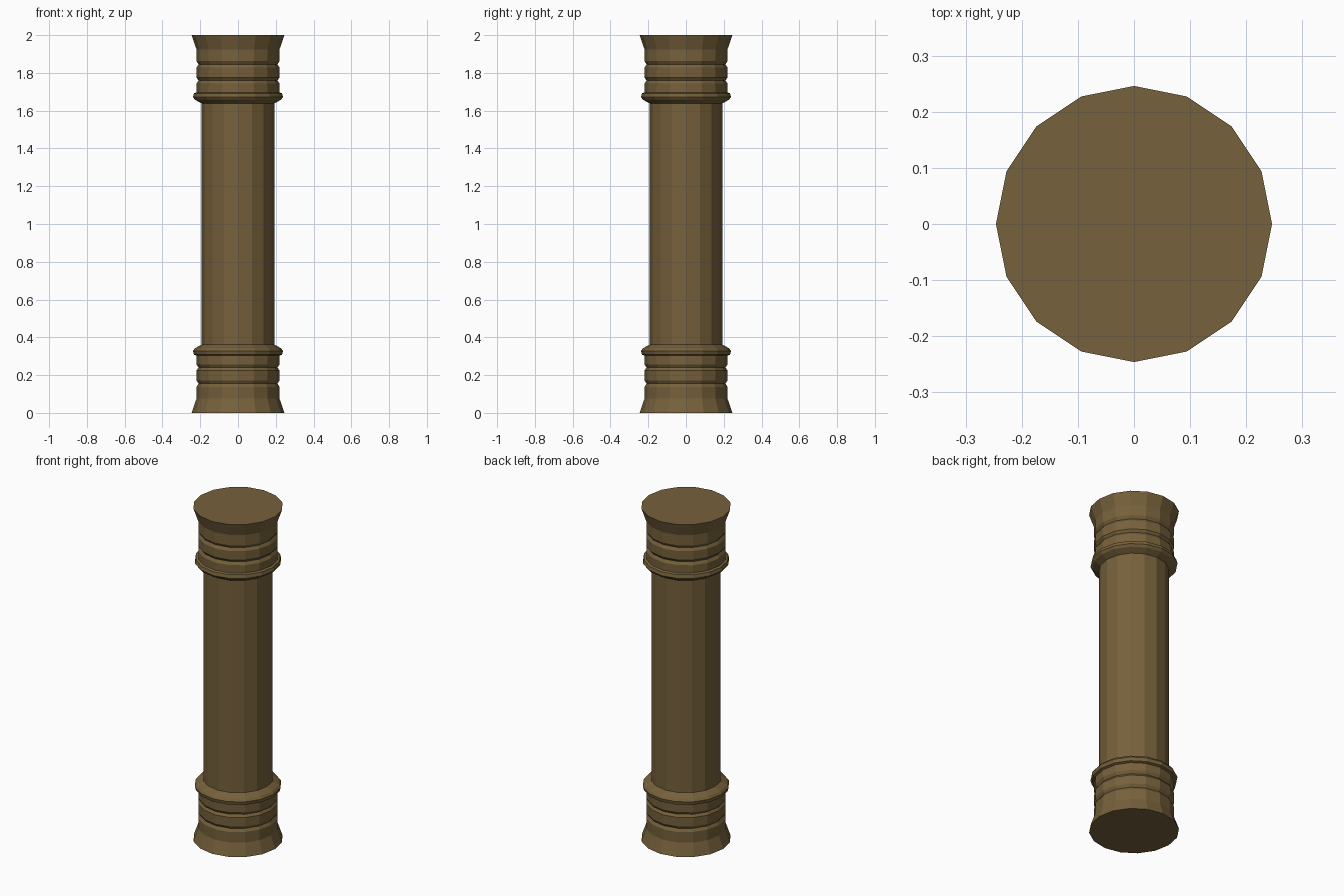
import bpy, bmesh, math

if "Cube" in bpy.data.objects:
    bpy.data.objects.remove(bpy.data.objects["Cube"])

SIDES = 16

wood = bpy.data.materials.new("brown wood")
wood.diffuse_color = (0.18, 0.119, 0.044, 1)
wood.use_nodes = True
wood.node_tree.nodes["Principled BSDF"].inputs["Base Color"].default_value = wood.diffuse_color


def lathe(name, profile):
    """Turn an (r, z) profile into a capped, flat-faced solid."""
    bm = bmesh.new()
    rings = [[bm.verts.new((r * math.cos(math.tau * i / SIDES),
                            r * math.sin(math.tau * i / SIDES), z))
              for i in range(SIDES)] for r, z in profile]
    for a, b in zip(rings, rings[1:]):
        for i in range(SIDES):
            j = (i + 1) % SIDES
            bm.faces.new((a[i], a[j], b[j], b[i]))
    bm.faces.new(rings[0][::-1])
    bm.faces.new(rings[-1])
    bmesh.ops.recalc_face_normals(bm, faces=bm.faces)
    mesh = bpy.data.meshes.new(name)
    bm.to_mesh(mesh)
    bm.free()
    mesh.materials.append(wood)
    obj = bpy.data.objects.new(name, mesh)
    bpy.context.collection.objects.link(obj)
    return obj


# flared end with two grooves and a protruding collar
end = [(0.246, 0), (0.220, 0.075), (0.220, 0.138), (0.209, 0.155),
       (0.220, 0.172), (0.220, 0.225), (0.209, 0.240), (0.220, 0.257),
       (0.220, 0.303), (0.233, 0.308), (0.238, 0.328), (0.228, 0.342),
       (0.192, 0.362)]

# whole column: base, shaft and mirrored capital in one turned profile
lathe("column", end + [(r, 2 - z) for r, z in reversed(end)])
